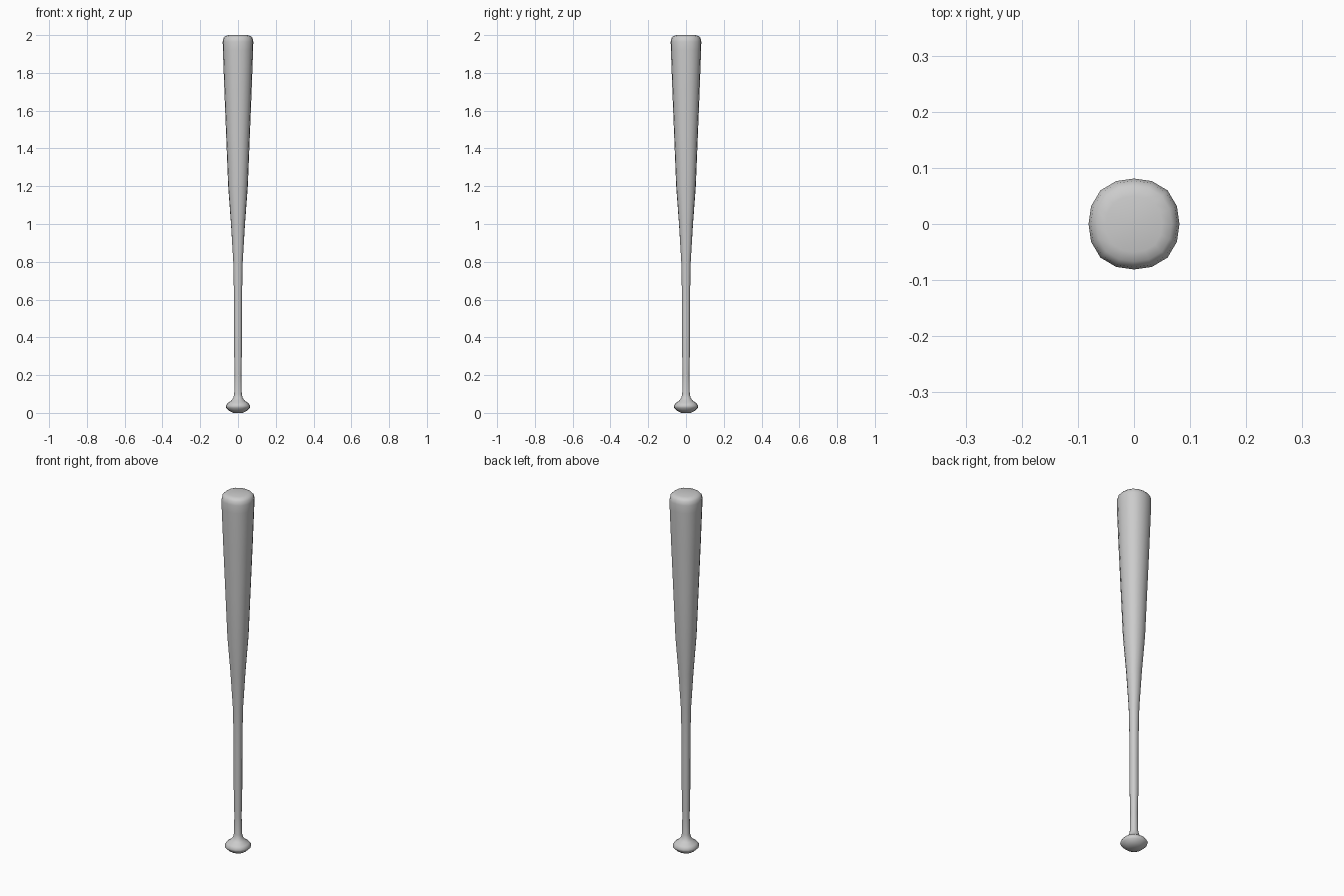
import bpy, bmesh
from math import sin, cos, pi

cube = bpy.data.objects.get("Cube")
if cube:
    bpy.data.objects.remove(cube, do_unlink=True)

SIDES = 16

# Single plain grey for the whole bat
grey = bpy.data.materials.new("plain_grey")
grey.use_nodes = True
colour = (0.6, 0.6, 0.6, 1)
grey.diffuse_color = colour
grey.node_tree.nodes["Principled BSDF"].inputs["Base Color"].default_value = colour


def lathe(name, profile):
    """Sweep (radius, height) points round z with a slightly squared section."""
    bm = bmesh.new()
    rings = []
    for radius, z in profile:
        ring = []
        for i in range(SIDES):
            a = 2 * pi * i / SIDES
            r = radius * (1 + 0.045 * sin(2 * a) ** 2)
            ring.append(bm.verts.new((r * cos(a), r * sin(a), z)))
        rings.append(ring)
    for low, high in zip(rings, rings[1:]):
        for i in range(SIDES):
            j = (i + 1) % SIDES
            bm.faces.new((low[i], low[j], high[j], high[i]))
    # Close both ends with a fan
    for ring, z in ((rings[0], profile[0][1]), (rings[-1], profile[-1][1])):
        centre = bm.verts.new((0, 0, z))
        for i in range(SIDES):
            bm.faces.new((ring[i], ring[(i + 1) % SIDES], centre))
    bmesh.ops.recalc_face_normals(bm, faces=bm.faces)
    for face in bm.faces:
        face.smooth = True
    mesh = bpy.data.meshes.new(name)
    bm.to_mesh(mesh)
    bm.free()
    mesh.materials.append(grey)
    obj = bpy.data.objects.new(name, mesh)
    bpy.context.collection.objects.link(obj)
    return obj


# Knob, slim handle, flaring barrel and rounded end in one turned piece
knob = [(0.025, 0), (0.045, 0.01), (0.062, 0.026), (0.065, 0.037),
        (0.055, 0.052), (0.035, 0.065), (0.025, 0.08)]
handle = [(0.02, 0.1), (0.018, 0.2), (0.021, 0.35), (0.021, 0.5), (0.022, 0.65)]
barrel = [(0.025, 0.8), (0.037, 1), (0.052, 1.2), (0.062, 1.45),
          (0.072, 1.7), (0.08, 1.92), (0.081, 1.965)]
end = [(0.077, 1.985), (0.067, 1.995), (0.05, 2)]
lathe("baseball_bat", knob + handle + barrel + end)
